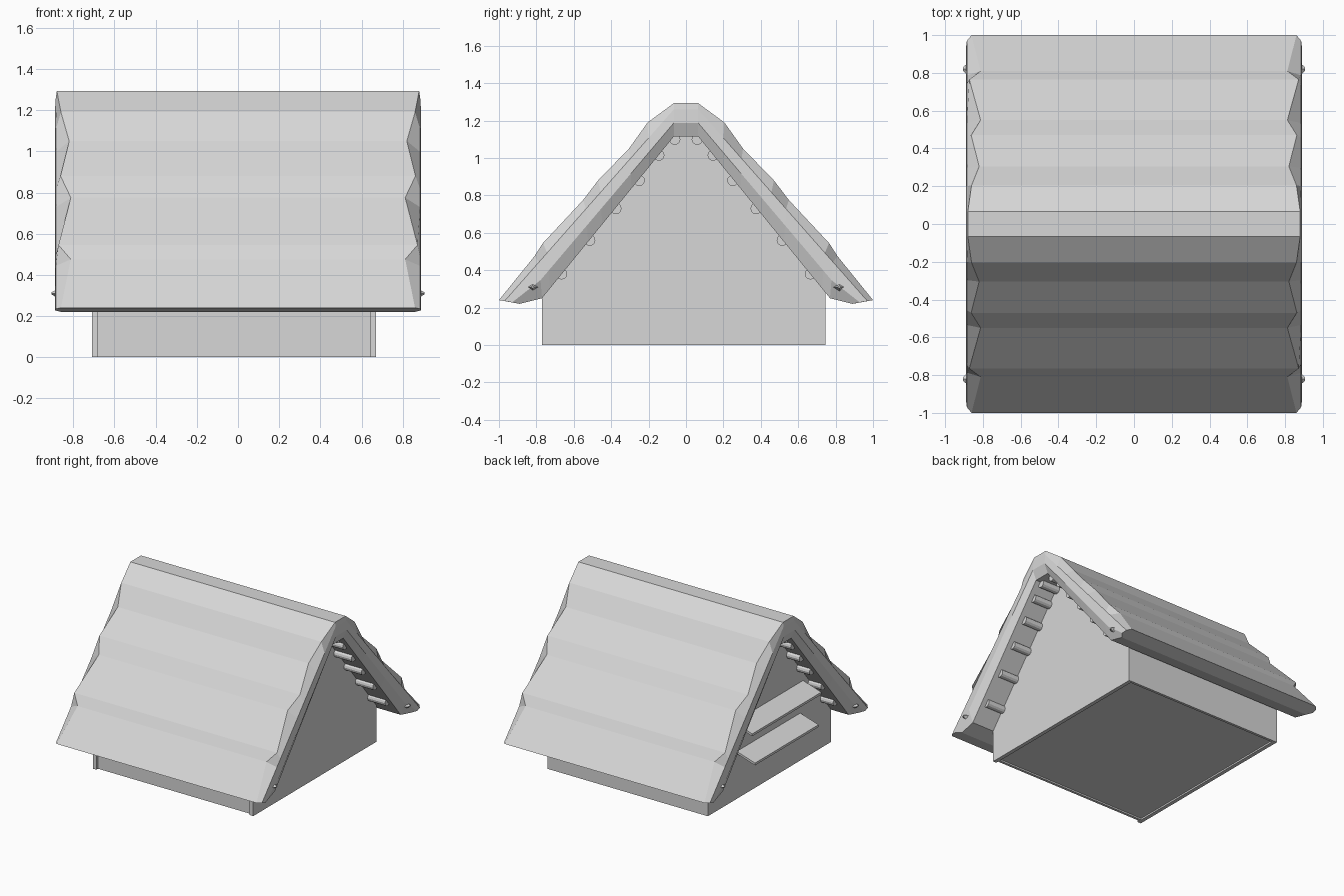
import bpy, bmesh, math
from mathutils import Vector, Matrix

if "Cube" in bpy.data.objects:
    bpy.data.objects.remove(bpy.data.objects["Cube"], do_unlink=True)

# Single plain colour
grey = bpy.data.materials.new("light_grey")
grey.use_nodes = True
colour = (0.68, 0.68, 0.68, 1)
grey.diffuse_color = colour
for node in grey.node_tree.nodes:
    if node.type == 'BSDF_PRINCIPLED':
        node.inputs["Base Color"].default_value = colour


def finish(bm, name):
    bmesh.ops.recalc_face_normals(bm, faces=bm.faces)
    mesh = bpy.data.meshes.new(name)
    bm.to_mesh(mesh)
    bm.free()
    mesh.materials.append(grey)
    obj = bpy.data.objects.new(name, mesh)
    bpy.context.collection.objects.link(obj)
    return obj


def loft(name, rings):
    """Bridge closed rings of equal length and cap both ends."""
    bm = bmesh.new()
    rows = [[bm.verts.new(p) for p in ring] for ring in rings]
    count = len(rows[0])
    for a, b in zip(rows, rows[1:]):
        for i in range(count):
            j = (i + 1) % count
            bm.faces.new((a[i], a[j], b[j], b[i]))
    bm.faces.new(rows[0])
    bm.faces.new(rows[-1])
    return finish(bm, name)


def prism(name, x0, x1, outline):
    """Extrude a (y, z) outline along x."""
    return loft(name, [[(x, y, z) for y, z in outline] for x in (x0, x1)])


def box(name, x0, x1, y0, y1, z0, z1):
    return prism(name, x0, x1, [(y0, z0), (y1, z0), (y1, z1), (y0, z1)])


# Walls: two gables, two low side walls and a slightly raised floor
gable = [(-0.77, 0), (0.745, 0), (0.745, 0.3), (0.06, 1.14), (-0.06, 1.14), (-0.77, 0.27)]
prism("gable_wall_left", 0.64, 0.67, gable)
prism("gable_wall_right", -0.71, -0.68, gable)
box("front_wall", -0.68, 0.64, -0.75, -0.73, 0, 0.29)
box("back_wall", -0.68, 0.64, 0.725, 0.745, 0, 0.29)
box("floor", -0.68, 0.64, -0.73, 0.725, 0.012, 0.04)

# Roof: stepped covering (y, z, half width) over a straight thick slab
steps = [(0.065, 1.293, 0.88), (0.205, 1.19, 0.86), (0.305, 1.05, 0.82),
         (0.47, 0.88, 0.862), (0.55, 0.775, 0.812), (0.765, 0.545, 0.872),
         (0.81, 0.475, 0.812), (1.0, 0.24, 0.86)]
rim_top, rim_low = Vector((0.065, 1.26)), Vector((0.97, 0.235))
soffit_top, soffit_low = Vector((0.065, 1.115)), Vector((0.77, 0.25))


def roof_ring(step, side):
    y, z, half = step
    t = (y - 0.065) / 0.935
    rim = rim_top.lerp(rim_low, t)
    soffit = soffit_top.lerp(soffit_low, t / 0.797) if t < 0.9 else Vector((0.89, 0.22))
    middle = rim.lerp(soffit, 0.5)
    right = [(half, y, z), (0.885, *rim), (0.89, *middle), (0.86, *soffit)]
    ring = right + [(-px, py, pz) for px, py, pz in reversed(right)]
    return [(px, side * py, pz) for px, py, pz in ring]


loft("roof", [roof_ring(s, -1) for s in reversed(steps)] + [roof_ring(s, 1) for s in steps])

# Round battens under the roof overhang, and a small knob at each eave corner
battens = [(0.06, 1.1), (0.145, 1.015), (0.25, 0.88), (0.375, 0.73), (0.515, 0.56), (0.665, 0.38)]
for side, label in ((-1, "front"), (1, "back")):
    for i, (y, z) in enumerate(battens):
        circle = [(side * y + 0.03 * math.cos(a), z + 0.03 * math.sin(a))
                  for a in (math.tau * k / 12 for k in range(12))]
        prism(f"{label}_batten_{i + 1}", -0.82, 0.82, circle)
    for end, hand in ((-1, "right"), (1, "left")):
        bm = bmesh.new()
        bmesh.ops.create_cone(bm, cap_ends=True, segments=4, radius1=0.055, radius2=0.01, depth=0.05)
        turn = Matrix.Rotation(end * math.pi / 2, 4, 'Y')
        place = Matrix.Translation((end * 0.88, side * 0.82, 0.31))
        bmesh.ops.transform(bm, matrix=place @ turn @ Matrix.Diagonal((0.6, 1, 1, 1)), verts=bm.verts)
        finish(bm, f"{label}_{hand}_eave_knob")

# Two sloping shelves on the right gable
for name, half, z in (("lower_shelf", 0.39, 0.375), ("upper_shelf", 0.425, 0.615)):
    section = [(-0.69, z), (-0.867, z - 0.055), (-0.867, z - 0.073), (-0.69, z - 0.018)]
    loft(name, [[(x, y, h) for x, h in section] for y in (-half, half)])
